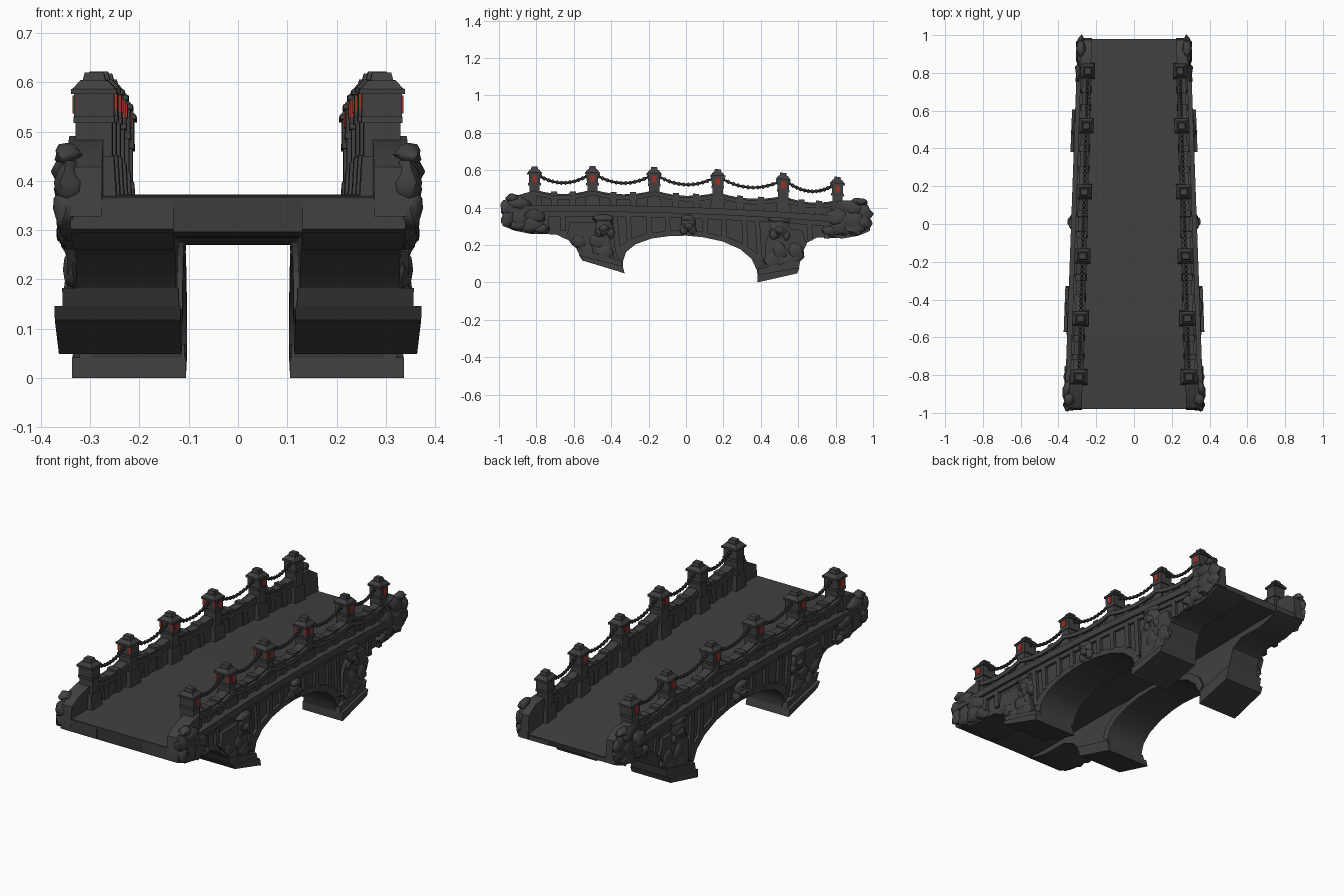
import bpy, bmesh, math, random
from mathutils import Matrix, Vector

random.seed(4)
if "Cube" in bpy.data.objects:
    bpy.data.objects.remove(bpy.data.objects["Cube"])


def material(name, rgb):
    m = bpy.data.materials.new(name)
    m.use_nodes = True
    m.diffuse_color = (*rgb, 1)
    m.node_tree.nodes["Principled BSDF"].inputs["Base Color"].default_value = (*rgb, 1)
    return m


STONE = material("dark stone", (0.052, 0.052, 0.052))
IRON = material("dark iron", (0.045, 0.043, 0.042))
RED = material("lantern red", (0.35, 0.03, 0.02))
POSTS = [-0.81, -0.5, -0.17, 0.17, 0.52, 0.81]
RAIL_X = 0.268


def warp(v):
    """Taper towards the back, gentle hump and tilt along the length."""
    x, y, z = v
    low = max(0, 0.3 - z)
    return Vector((x * (1 - 0.108 * y), y + 0.1 * low, z - (0.034 + 0.13 * low) * y - 0.03 * y * y))


def finish(name, bm, mat, mirror=True, angle=35):
    bm.normal_update()
    bmesh.ops.triangulate(bm, faces=[f for f in bm.faces if len(f.verts) > 4])
    for i in range(-4, 5):
        bmesh.ops.bisect_plane(bm, geom=bm.verts[:] + bm.edges[:] + bm.faces[:],
                               plane_co=(0, i * 0.2, 0), plane_no=(0, 1, 0))
    if mirror:
        dup = bmesh.ops.duplicate(bm, geom=bm.verts[:] + bm.edges[:] + bm.faces[:])["geom"]
        for v in dup:
            if isinstance(v, bmesh.types.BMVert):
                v.co.x *= -1
    for v in bm.verts:
        v.co = warp(v.co)
    bmesh.ops.recalc_face_normals(bm, faces=bm.faces[:])
    me = bpy.data.meshes.new(name)
    bm.to_mesh(me)
    bm.free()
    me.materials.append(mat)
    ob = bpy.data.objects.new(name, me)
    bpy.context.collection.objects.link(ob)
    bpy.ops.object.select_all(action="DESELECT")
    ob.select_set(True)
    bpy.context.view_layer.objects.active = ob
    bpy.ops.object.shade_smooth_by_angle(angle=math.radians(angle))


def box(bm, x, y, z, top=1.0):
    """Box from three (low, high) ranges; top scales the upper face."""
    mid = Vector(((x[0] + x[1]) / 2, (y[0] + y[1]) / 2, (z[0] + z[1]) / 2))
    size = (x[1] - x[0], y[1] - y[0], z[1] - z[0])
    for v in bmesh.ops.create_cube(bm, size=1)["verts"]:
        k = top if v.co.z > 0 else 1
        v.co = mid + Vector((v.co.x * size[0] * k, v.co.y * size[1] * k, v.co.z * size[2]))


def prism(bm, pts, x0, x1):
    """Extrude a (y, z) outline across x."""
    a = [bm.verts.new((x0, y, z)) for y, z in pts]
    b = [bm.verts.new((x1, y, z)) for y, z in pts]
    bm.faces.new(a)
    bm.faces.new(b[::-1])
    for i in range(len(pts)):
        j = (i + 1) % len(pts)
        bm.faces.new((a[i], b[i], b[j], a[j]))


def blob(bm, at, size, rough=0.2, sub=2):
    for v in bmesh.ops.create_icosphere(bm, subdivisions=sub, radius=1)["verts"]:
        k = 1 + random.uniform(-rough, rough)
        v.co = Vector(at) + Vector([c * s * k for c, s in zip(v.co, size)])


def both_ways(pts):
    """Complete a symmetric outline whose last point lies on the centre."""
    return pts + [(-y, z) for y, z in pts[-2::-1]]


# Deck slab, thinner at the back
bm = bmesh.new()
prism(bm, [(-0.98, 0.37), (0.98, 0.37), (0.97, 0.338), (0.8, 0.325), (0.6, 0.308), (0.3, 0.29),
           (0, 0.278), (-0.6, 0.28), (-0.85, 0.285), (-0.97, 0.298)], -0.3, 0.3)
finish("deck", bm, STONE, mirror=False)

# Arched side ribs with sloping piers; the back shoulder sits higher
shoulder = [(0.98, 0.365), (0.98, 0.305), (0.92, 0.275), (0.84, 0.255), (0.7, 0.25), (0.635, 0.215)]
pier = [(0.59, 0.16), (0.57, 0.1), (0.362, 0.045)]
arch = [(0.358, 0.1), (0.335, 0.155), (0.28, 0.2), (0.19, 0.235), (0.09, 0.252), (0, 0.257)]
back = shoulder[:1] + [(y, z + 0.038) for y, z in shoulder[1:]] + pier + arch
front = [(-y, z) for y, z in shoulder + pier + arch]
bm = bmesh.new()
prism(bm, back + front[-2::-1], 0.118, 0.307)
finish("arch_ribs", bm, STONE)

# Raised ring round each arch
bm = bmesh.new()
inner = both_ways(arch)
outer = [(y * 1.1, z + 0.028) for y, z in inner]
prism(bm, inner + outer[::-1], 0.3, 0.32)
prism(bm, inner + outer[::-1], 0.108, 0.13)
finish("arch_rings", bm, STONE)

# Pier plinths and mouldings
bm = bmesh.new()
for s in (-1, 1):
    for outline, x0, x1 in [([(0.355, 0.035), (0.575, 0.1), (0.59, 0.13), (0.36, 0.075)], 0.11, 0.35),
                            ([(0.36, 0.075), (0.585, 0.125), (0.6, 0.17), (0.365, 0.105)], 0.113, 0.335),
                            ([(0.4, 0.1), (0.57, 0.13), (0.64, 0.25), (0.62, 0.32), (0.46, 0.32), (0.42, 0.25)], 0.3, 0.325)]:
        prism(bm, [(s * y, z) for y, z in outline], x0, x1)
finish("pier_plinths", bm, STONE)

# Cornice bands along both outer faces
bm = bmesh.new()
box(bm, (0.26, 0.333), (-0.97, 0.97), (0.375, 0.41))
box(bm, (0.26, 0.32), (-0.95, 0.95), (0.35, 0.376))
finish("cornices", bm, STONE)

# Pilasters on the spandrels
bm = bmesh.new()
for y, z in [(0.1, 0.27), (0.2, 0.255), (0.31, 0.22), (0.38, 0.15), (0.66, 0.27), (0.75, 0.285)]:
    for s in (-1, 1):
        box(bm, (0.29, 0.322), (s * y - 0.014, s * y + 0.014), (z, 0.36))
finish("pilasters", bm, STONE)

# Parapet panels with copings, scooped between the posts
bm = bmesh.new()
for a, b in zip(POSTS, POSTS[1:]):
    w = b - a
    top = [(a + w * t, 0.47 + 0.026 * (2 * t - 1) ** 2) for t in (0, 0.15, 0.3, 0.5, 0.7, 0.85, 1)]
    prism(bm, [(b, 0.36), (a, 0.36)] + top, 0.252, 0.296)
    prism(bm, [(y, z - 0.008) for y, z in top[::-1]] + [(y, z - 0.03) for y, z in top], 0.246, 0.31)
    for y in (a + w * 0.34, a + w * 0.66):
        box(bm, (0.244, 0.308), (y - 0.02, y + 0.02), (0.36, 0.483), 0.8)
for s, lift in ((-1, 0), (1, 0.035)):
    prism(bm, [(s * y, z) for y, z in [(0.8, 0.36), (0.8, 0.49), (0.86, 0.478 + lift / 2), (0.92, 0.46 + lift),
                                       (0.975, 0.43 + lift), (0.985, 0.33 + lift / 2)]], 0.25, 0.315)
finish("parapets", bm, STONE)

# Posts with lantern heads, caps and finials
bm = bmesh.new()
red = bmesh.new()


def around_post(target, y, rx, ry, z0, z1, top=1.0, shift=0.0):
    x = RAIL_X + shift
    box(target, (x - rx, x + rx), (y - ry, y + ry), (z0, z1), top)


for y in POSTS:
    around_post(bm, y, 0.042, 0.042, 0.36, 0.45, 0.88)
    around_post(bm, y, 0.034, 0.027, 0.44, 0.525)
    around_post(bm, y, 0.038, 0.034, 0.517, 0.53)
    around_post(bm, y, 0.037, 0.03, 0.528, 0.58)
    around_post(bm, y, 0.042, 0.04, 0.576, 0.586)
    around_post(bm, y, 0.04, 0.038, 0.586, 0.603, 0.65)
    around_post(bm, y, 0.022, 0.02, 0.6, 0.619, 0.8)
    # glowing panes: outer faces on all, inner and front faces on the middle posts
    around_post(red, y, 0.004, 0.012, 0.536, 0.572, shift=0.036)
    if -0.2 < y < 0.6:
        around_post(red, y, 0.004, 0.012, 0.54, 0.57, shift=-0.036)
    if -0.6 < y < 0.2:
        for s in (-1, 1):
            box(red, (RAIL_X + s * 0.03 - 0.006, RAIL_X + s * 0.03 + 0.006), (y - 0.033, y - 0.026), (0.542, 0.574))
finish("lantern_posts", bm, STONE)
finish("lantern_panes", red, RED)

# Hanging chains of alternating links
bm = bmesh.new()
for a, b in zip(POSTS, POSTS[1:]):
    n = 22
    for i in range(n + 1):
        t = i / n
        y = a + 0.03 + (b - a - 0.06) * t
        z = 0.53 + 0.036 * (2 * t - 1) ** 2
        wide, tall = (0.012, 0.007) if i % 2 else (0.007, 0.012)
        blob(bm, (RAIL_X, y, z), (wide, 0.011, tall), 0, 1)
finish("chains", bm, IRON)

# Carved heads on the outer faces
bm = bmesh.new()
for y, z, k in [(-0.44, 0.3, 1.1), (0.01, 0.32, 0.8), (0.5, 0.325, 1.1)]:
    blob(bm, (0.318, y, z), (0.026, 0.048 * k, 0.056 * k))
    blob(bm, (0.334, y, z - 0.012), (0.018, 0.026, 0.022))
    blob(bm, (0.322, y, z + 0.036 * k), (0.024, 0.05 * k, 0.02))
    for s in (-1, 1):
        blob(bm, (0.318, y + s * 0.03 * k, z - 0.035 * k), (0.02, 0.022, 0.032))
finish("carved_heads", bm, STONE, angle=50)

# Rough carved stonework on the four corners and the piers
bm = bmesh.new()
for s, lift in ((-1, 0), (1, 0.04)):
    for y, z, ry, rz in [(0.95, 0.4, 0.045, 0.045), (0.95, 0.345, 0.04, 0.04), (0.89, 0.42, 0.06, 0.04),
                         (0.89, 0.35, 0.065, 0.06), (0.9, 0.31, 0.06, 0.035), (0.82, 0.31, 0.06, 0.045),
                         (0.81, 0.36, 0.06, 0.045), (0.77, 0.285, 0.04, 0.03), (0.93, 0.455, 0.04, 0.02)]:
        blob(bm, (0.312 + random.uniform(-0.004, 0.006), s * y, z + lift), (0.026, ry, rz), 0.22)
    for y, z in [(0.54, 0.16), (0.58, 0.21), (0.49, 0.21), (0.45, 0.15)]:
        blob(bm, (0.316, s * y, z), (0.018, 0.045, 0.048), 0.22)
finish("corner_carvings", bm, STONE, angle=50)

# Rest the whole bridge on the ground
parts = [o for o in bpy.context.collection.objects if o.type == "MESH" and o.data.materials]
ground = min(v.co.z for o in parts for v in o.data.vertices)
for o in parts:
    o.data.transform(Matrix.Translation((0, 0, -ground)))
